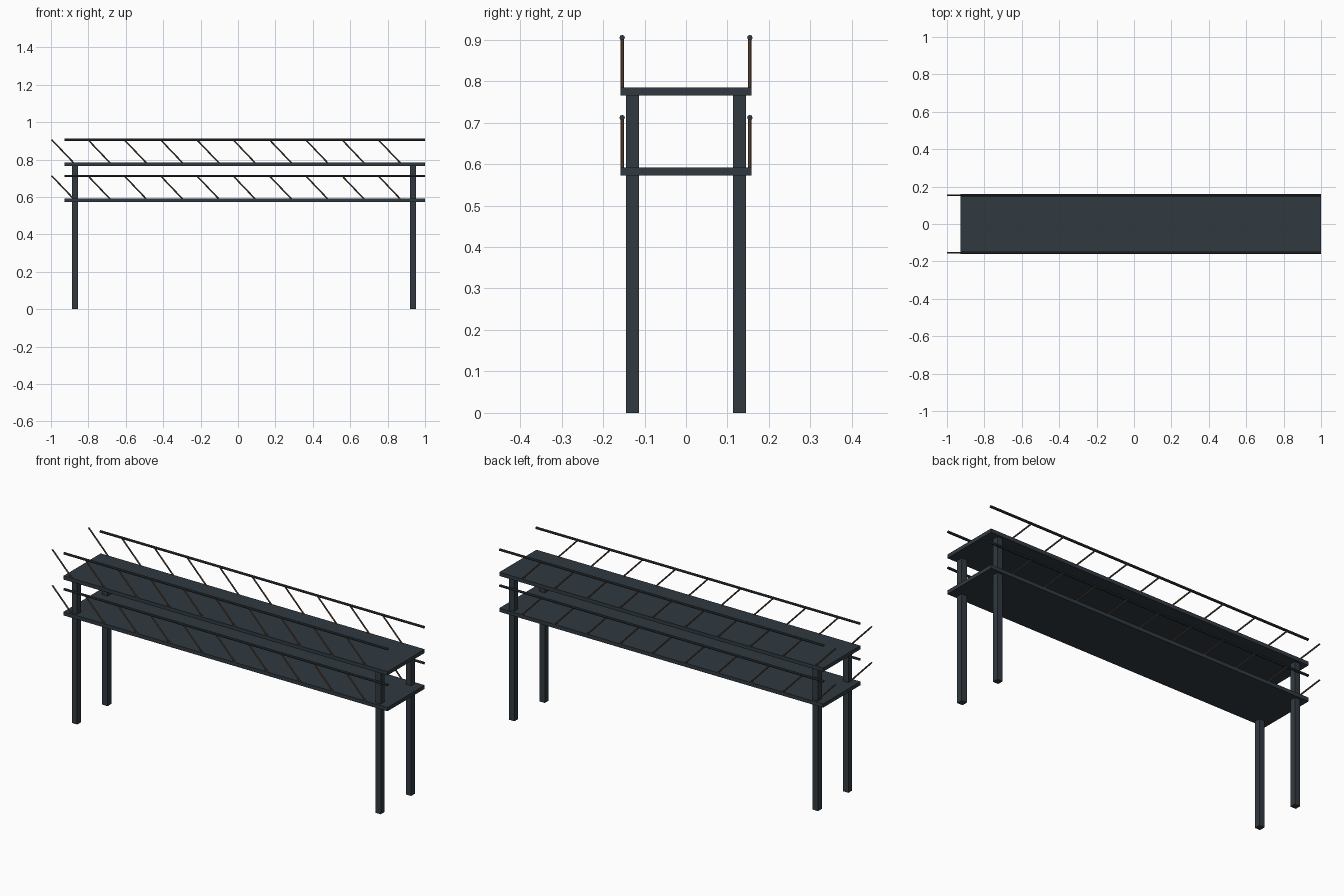
import bpy
from mathutils import Vector

cube = bpy.data.objects.get("Cube")
if cube:
    bpy.data.objects.remove(cube, do_unlink=True)


def material(name, rgb):
    mat = bpy.data.materials.new(name)
    mat.use_nodes = True
    mat.diffuse_color = (*rgb, 1)
    mat.node_tree.nodes["Principled BSDF"].inputs["Base Color"].default_value = (*rgb, 1)
    return mat


slate = material("dark slate", (0.03, 0.042, 0.052))
brown = material("rusty brown", (0.13, 0.075, 0.045))


def box(name, low, high, mat):
    low, high = Vector(low), Vector(high)
    bpy.ops.mesh.primitive_cube_add(size=1, location=(low + high) / 2)
    ob = bpy.context.object
    ob.name = name
    ob.scale = high - low
    ob.data.materials.append(mat)


def rod(name, start, end, radius, mat):
    start, end = Vector(start), Vector(end)
    axis = end - start
    bpy.ops.mesh.primitive_cylinder_add(
        vertices=8, radius=radius, depth=axis.length, location=(start + end) / 2)
    ob = bpy.context.object
    ob.name = name
    ob.rotation_euler = axis.to_track_quat("Z", "Y").to_euler()
    ob.data.materials.append(mat)
    bpy.ops.object.shade_smooth_by_angle()


LEFT_END, RIGHT_END = 1.0, -0.927
SIDES = (("front", -1), ("back", 1))

# Two decks, each with a railing along both long edges
for level, top in (("lower", 0.592), ("upper", 0.785)):
    box(f"{level}_deck", (RIGHT_END, -0.158, top - 0.02), (LEFT_END, 0.158, top), slate)
    for side, s in SIDES:
        y = s * 0.154
        rail_z = top + 0.12
        rod(f"{level}_{side}_handrail", (RIGHT_END, y, rail_z), (LEFT_END, y, rail_z), 0.0065, slate)
        # Slanted braces between the deck and the handrail
        for i in range(10):
            x = -0.997 + i * 0.194
            rod(f"{level}_{side}_brace_{i + 1}", (x, y, rail_z + 0.002),
                (x + 0.122, y, top - 0.006), 0.004, brown)

# Four legs reaching the underside of the upper deck
for side, s in SIDES:
    for end, x in (("right", -0.871), ("left", 0.935)):
        y = s * 0.129
        box(f"{side}_{end}_leg", (x - 0.016, y - 0.016, 0), (x + 0.016, y + 0.016, 0.767), slate)
